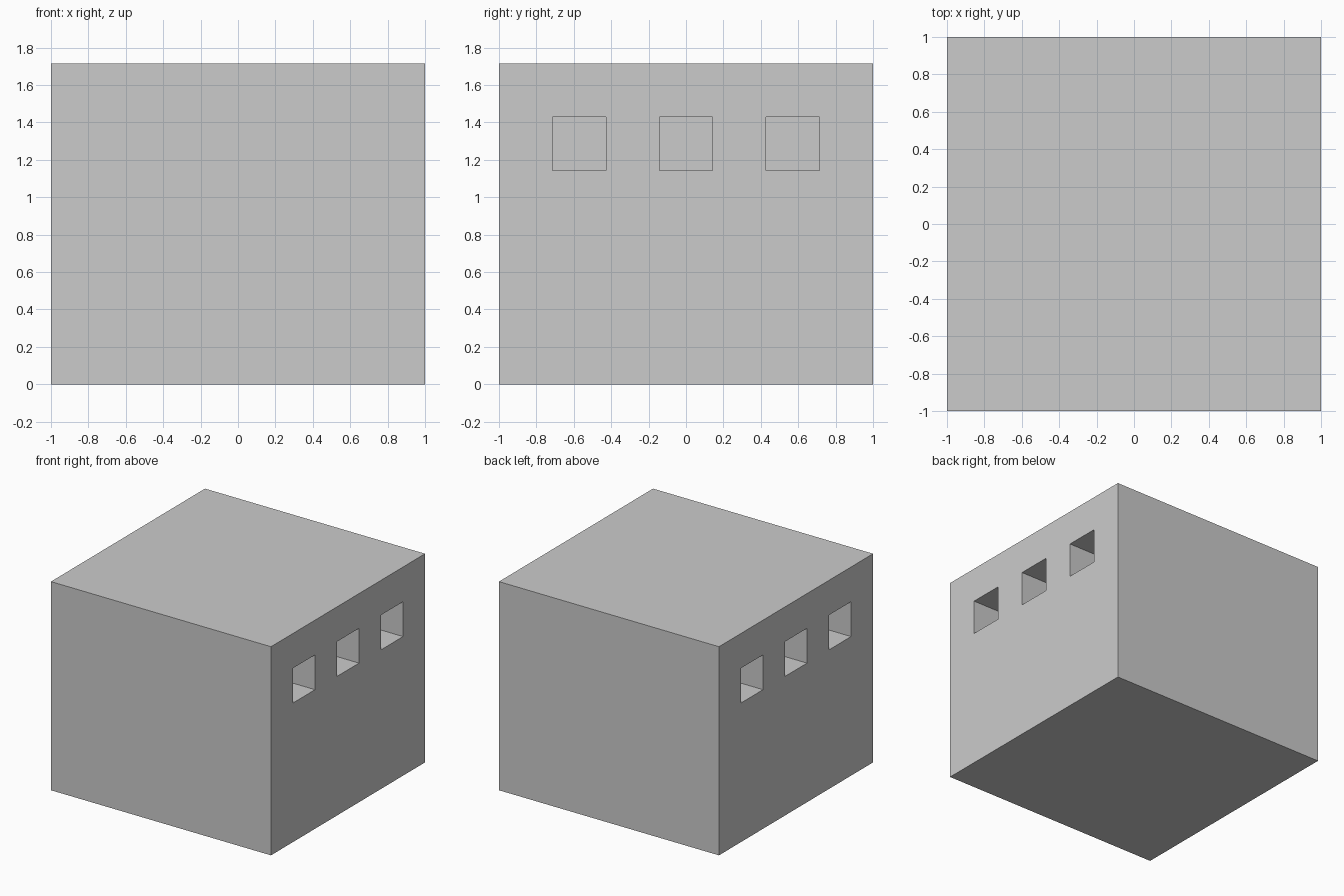
import bpy

if "Cube" in bpy.data.objects:
    bpy.data.objects.remove(bpy.data.objects["Cube"])

U = 2 / 7  # the block is 7 x 7 x 6 of these units


def box(name, size, centre):
    bpy.ops.mesh.primitive_cube_add(size=1, location=centre)
    ob = bpy.context.object
    ob.name = name
    ob.scale = size
    bpy.ops.object.transform_apply(location=True, rotation=False, scale=True)
    return ob


# Main block
block = box("block", (7 * U, 7 * U, 6 * U), (0, 0, 3 * U))

# Three square pockets, one unit deep, on the left and right sides
for side in (-1, 1):
    for row in (-2, 0, 2):
        cutter = box("pocket_cutter", (2 * U, U, U),
                     (side * 3.5 * U, row * U, 4.5 * U))
        mod = block.modifiers.new("pocket", 'BOOLEAN')
        mod.operation = 'DIFFERENCE'
        mod.solver = 'EXACT'
        mod.object = cutter
        bpy.context.view_layer.objects.active = block
        bpy.ops.object.modifier_apply(modifier=mod.name)
        bpy.data.objects.remove(cutter)
